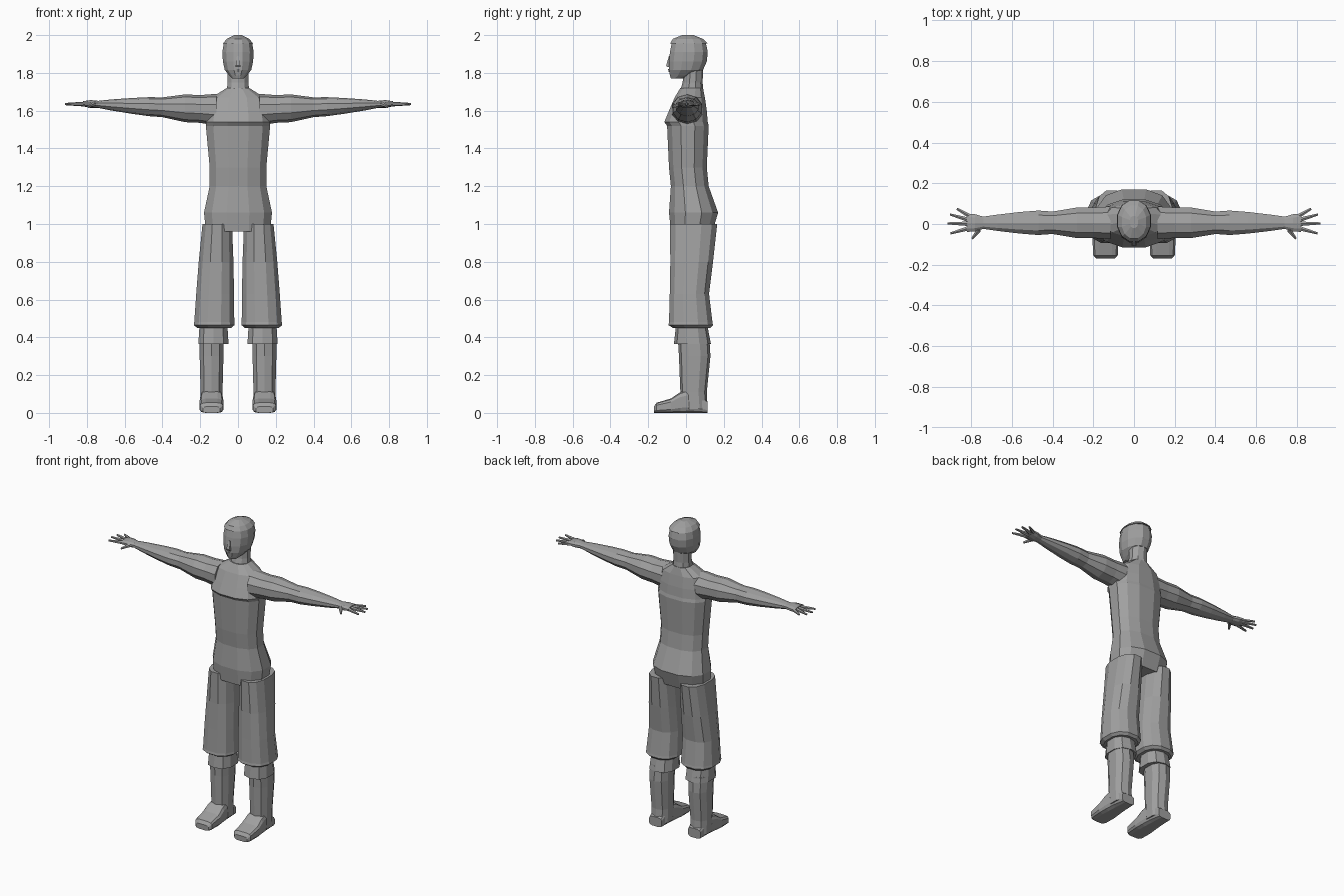
import bpy, bmesh, math
from mathutils import Vector

if "Cube" in bpy.data.objects:
    bpy.data.objects.remove(bpy.data.objects["Cube"], do_unlink=True)

material = bpy.data.materials.new("plain_grey")
material.use_nodes = True
grey = (.35, .35, .35, 1)
material.diffuse_color = grey
material.node_tree.nodes["Principled BSDF"].inputs["Base Color"].default_value = grey


def finish(bm, name):
    bmesh.ops.recalc_face_normals(bm, faces=bm.faces)
    mesh = bpy.data.meshes.new(name)
    bm.to_mesh(mesh)
    bm.free()
    mesh.materials.append(material)
    obj = bpy.data.objects.new(name, mesh)
    bpy.context.collection.objects.link(obj)


def place(axis, along, a, b):
    """Turn a section point into a position for a loft along the given axis."""
    if axis == "x":
        return Vector((along, a, b))
    if axis == "y":
        return Vector((a, along, b))
    return Vector((a, b, along))


def loft(name, rings, centre=lambda along: 0, axis="z", sides=12, power=2.4, mirror=1):
    """Skin rounded-box sections given as (along, half_a, half_b, centre_b)."""
    def rounded(value):
        return math.copysign(abs(value) ** (2 / power), value)

    angles = [(i + .5) * math.tau / sides for i in range(sides)]
    peak = rounded(math.cos(angles[0]))
    bm = bmesh.new()
    loops = []
    for along, half_a, half_b, centre_b in rings:
        loop = []
        for angle in angles:
            a = centre(along) + half_a * rounded(math.cos(angle)) / peak
            b = centre_b + half_b * rounded(math.sin(angle)) / peak
            point = place(axis, along, a, b)
            point.x *= mirror
            loop.append(bm.verts.new(point))
        loops.append(loop)
    for low, high in zip(loops, loops[1:]):
        for i in range(sides):
            bm.faces.new((low[i - 1], low[i], high[i], high[i - 1]))
    bm.faces.new(loops[0])
    bm.faces.new(loops[-1])
    finish(bm, name)


def tapered_rod(name, start, end, thick, thin):
    direction = end - start
    matrix = direction.to_track_quat("Z", "Y").to_matrix().to_4x4()
    matrix.translation = (start + end) / 2
    bm = bmesh.new()
    bmesh.ops.create_cone(bm, cap_ends=True, segments=6, radius1=thick,
                          radius2=thin, depth=direction.length, matrix=matrix)
    finish(bm, name)


# Tunic body from crotch to collar
loft("torso", [
    (.96, .17, .11, .03), (1.06, .18, .13, .04), (1.2, .15, .1, .02),
    (1.3, .15, .1, .01), (1.52, .17, .11, .01), (1.54, .17, .115, 0),
    (1.6, .16, .1, .01), (1.67, .14, .08, .02), (1.72, .06, .06, .03)])

# Neck, head and hair cap
loft("neck", [(1.7, .06, .06, .03), (1.75, .055, .05, .035), (1.84, .055, .05, .04)],
     sides=10, power=2)
loft("head", [
    (1.77, .03, .03, -.05), (1.785, .045, .06, -.025), (1.815, .07, .09, 0),
    (1.86, .08, .1, .01), (1.91, .083, .1, .015), (1.96, .075, .09, .015)], power=2.2)
loft("hair_cap", [
    (1.955, .08, .1, .015), (1.98, .06, .08, .01), (2, .02, .03, .01)], power=2.2)
loft("nose", [(1.83, .013, .02, -.08), (1.84, .012, .02, -.085), (1.89, .006, .01, -.08)],
     sides=4, power=2)
loft("lips", [(1.805, .012, .01, -.08), (1.82, .015, .013, -.08)], sides=6, power=2)

for mirror, label in ((1, "left"), (-1, "right")):
    # Wide trouser leg with a tucked hem
    loft(f"{label}_trouser_leg", [
        (.45, .09, .1, .03), (.465, .108, .118, .025), (.48, .106, .115, .025),
        (.63, .1, .104, .018), (.8, .092, .113, .03), (1, .078, .125, .04)],
        centre=lambda z: .14 - .03 * z, mirror=mirror)

    # Boot made of a folded cuff, a shaft and a foot
    loft(f"{label}_boot_cuff", [(.365, .08, .094, .034), (.46, .074, .08, .03)],
         centre=lambda z: .13, sides=10, mirror=mirror)
    loft(f"{label}_boot_shaft", [
        (.02, .057, .066, .046), (.11, .058, .067, .04), (.3, .063, .08, .046),
        (.4, .065, .08, .04)],
        centre=lambda z: .14, sides=10, mirror=mirror)
    foot = [(-.17, .045, .017), (-.155, .06, .027), (-.08, .064, .038),
            (-.03, .06, .055), (.03, .055, .065), (.115, .045, .03)]
    loft(f"{label}_boot_foot", [(y, width, half, half) for y, width, half in foot],
         centre=lambda y: .14, axis="y", power=4, mirror=mirror)

    # Arm from shoulder to knuckles, rising slightly outward
    arm = [(.115, .08, .08), (.2, .075, .07), (.28, .075, .07), (.4, .055, .05),
           (.47, .06, .048), (.56, .053, .04), (.67, .04, .028), (.74, .03, .018),
           (.78, .042, .02), (.82, .045, .013)]
    loft(f"{label}_arm", [(x, deep, high, 1.6 + .045 * x) for x, deep, high in arm],
         centre=lambda x: .006, axis="x", sides=10, power=2.1, mirror=mirror)

    # Fingers and thumb fan out from the wrist
    wrist = Vector((.74 * mirror, 0, 1.635))
    fan = {"thumb": (-53, .09), "index_finger": (-16, .168), "middle_finger": (1, .175),
           "ring_finger": (16, .17), "little_finger": (30, .15)}
    for digit, (degrees, reach) in fan.items():
        angle = math.radians(degrees)
        heading = Vector((math.cos(angle) * mirror, math.sin(angle), 0))
        tip = wrist + heading * reach
        if digit == "thumb":
            tip.z -= .015
        tapered_rod(f"{label}_{digit}", wrist + heading * reach * .4, tip, .013, .006)
